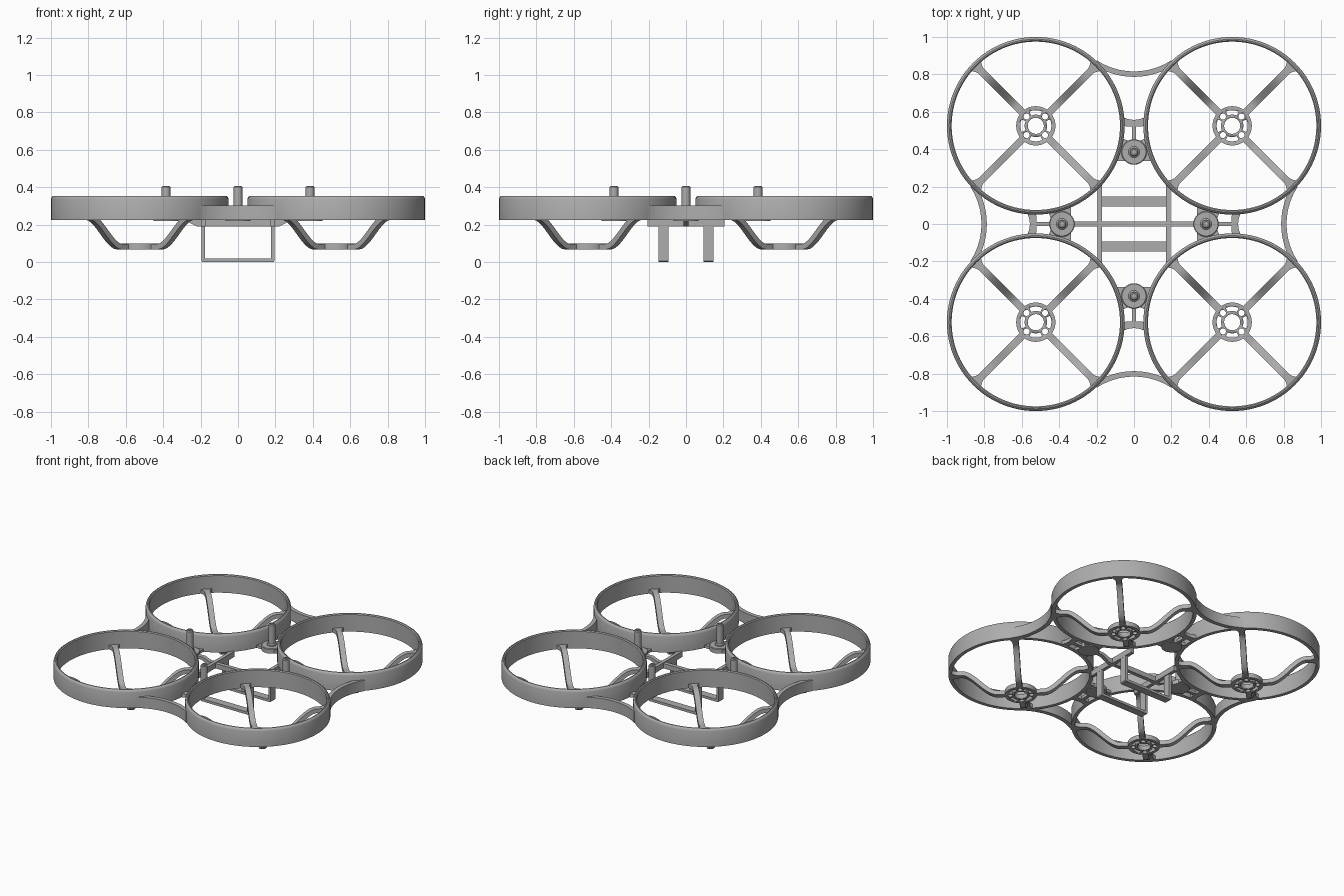
import bpy, bmesh, math
from mathutils import Matrix, Vector

cube = bpy.data.objects.get("Cube")
if cube:
    bpy.data.objects.remove(cube, do_unlink=True)

grey = bpy.data.materials.new("matte grey")
grey.use_nodes = True
grey.diffuse_color = (0.42, 0.42, 0.42, 1)
grey.node_tree.nodes["Principled BSDF"].inputs["Base Color"].default_value = grey.diffuse_color

DUCT = 0.525      # distance of each duct centre from the mid planes
RAD = 0.475       # duct outer radius
BASE = 0.225      # underside of the ducts


def place(name, mesh, matrix=Matrix()):
    ob = bpy.data.objects.new(name, mesh)
    ob.matrix_world = matrix
    bpy.context.collection.objects.link(ob)
    return ob


def finish(name, bm):
    bmesh.ops.recalc_face_normals(bm, faces=bm.faces)
    mesh = bpy.data.meshes.new(name)
    bm.to_mesh(mesh)
    bm.free()
    mesh.materials.append(grey)
    mesh.shade_smooth()
    mesh.set_sharp_from_angle(angle=math.radians(35))
    return mesh


def add_loft(bm, sections, closed=False):
    """Skin a row of equal cross-sections, capped unless closed."""
    rings = [[bm.verts.new(p) for p in s] for s in sections]
    n = len(rings[0])
    pairs = list(zip(rings, rings[1:]))
    if closed:
        pairs.append((rings[-1], rings[0]))
    else:
        bm.faces.new(rings[0])
        bm.faces.new(rings[-1])
    for a, b in pairs:
        for i in range(n):
            j = (i + 1) % n
            bm.faces.new((a[i], a[j], b[j], b[i]))


def loft(name, sections, closed=False):
    bm = bmesh.new()
    add_loft(bm, sections, closed)
    return finish(name, bm)


def box(name, x0, x1, y0, y1, z0, z1):
    return loft(name, [[(x0, y0, z), (x1, y0, z), (x1, y1, z), (x0, y1, z)] for z in (z0, z1)])


def polar(r, a, z):
    return (r * math.cos(a), r * math.sin(a), z)


def circle(r, z, n=32, cx=0, cy=0):
    return [(cx + r * math.cos(math.tau * i / n), cy + r * math.sin(math.tau * i / n), z)
            for i in range(n)]


def sector(r0, r1, a0, a1, z0, z1, n=12):
    """Cross-sections of a curved bar around the z axis."""
    angles = [a0 + (a1 - a0) * i / n for i in range(n + 1)]
    return [[polar(r0, a, z0), polar(r1, a, z0), polar(r1, a, z1), polar(r0, a, z1)] for a in angles]


# Duct: a lathed wall with a rounded top
wall = [(0.45, BASE), (RAD, BASE), (RAD, 0.337), (0.471, 0.348), (0.463, 0.354),
        (0.456, 0.354), (0.45, 0.348)]
N = 96
duct = loft("duct", [[polar(r, math.tau * i / N, z) for r, z in wall] for i in range(N)], True)

# Motor arm: a strap sweeping from the duct down to the motor mount
arm_sections = []
for i in range(25):
    r = 0.09 + 0.372 * i / 24
    t = min(max((r - 0.15) / 0.24, 0), 1)
    z = 0.082 + 0.158 * t * t * (3 - 2 * t)
    slope = 0.158 * 6 * t * (1 - t) / 0.24
    nr, nz = Vector((-slope, 1)).normalized() * 0.015
    w = 0.019 + 0.028 * max((r - 0.41) / 0.05, 0) ** 2
    arm_sections.append([(r - nr, -w, z - nz), (r - nr, w, z - nz),
                         (r + nr, w, z + nz), (r + nr, -w, z + nz)])
arm = loft("motor_arm", arm_sections)

# Motor mount: a disc with a shaft hole, screw holes and curved slots
disc = place("mount_disc", loft("mount_disc", [circle(0.105, z, 48) for z in (0.066, 0.098)]))
bm = bmesh.new()
add_loft(bm, [circle(0.043, z) for z in (0, 0.2)])
for k in range(4):
    a = k * math.pi / 2
    cx, cy, _ = polar(0.07, a + math.pi / 4, 0)
    add_loft(bm, [circle(0.016, z, 16, cx, cy) for z in (0, 0.2)])
    add_loft(bm, sector(0.06, 0.083, a - 0.42, a + 0.42, 0, 0.2))
cutter = place("mount_cutter", finish("mount_cutter", bm))
cutter.hide_render = True
mod = disc.modifiers.new("holes", "BOOLEAN")
mod.operation, mod.solver, mod.object = "DIFFERENCE", "EXACT", cutter
deps = bpy.context.evaluated_depsgraph_get()
mount = bpy.data.meshes.new_from_object(disc.evaluated_get(deps))
mount.name = "motor_mount"
bpy.data.objects.remove(disc)
bpy.data.objects.remove(cutter)

for sx, side in ((1, "left"), (-1, "right")):
    for sy, end in ((-1, "front"), (1, "back")):
        spot = Matrix.Translation((sx * DUCT, sy * DUCT, 0))
        tag = f"_{end}_{side}"
        place("duct" + tag, duct, spot)
        place("motor_mount" + tag, mount, spot)
        for k in range(4):
            turn = Matrix.Rotation(math.pi / 4 + k * math.pi / 2, 4, "Z")
            place(f"motor_arm{tag}_{k + 1}", arm, spot @ turn)


# Webs that fill the gap between two neighbouring ducts
def web(name, y0, y1, z0, z1, bow0=0.0, bow1=0.0):
    """Plate between two ducts; each end can bow inward at mid width."""
    sections = []
    for i in range(-8, 9):
        u = i / 8
        ya, yb = y0 + bow0 * (1 - u * u), y1 - bow1 * (1 - u * u)
        xa, xb = [u * (DUCT - math.sqrt(0.462 ** 2 - (y - DUCT) ** 2)) for y in (ya, yb)]
        sections.append([(xa, ya, z0), (xb, yb, z0), (xb, yb, z1), (xa, ya, z1)])
    return loft(name, sections)


# Outer fairing: concave arc tangent to both ducts
fairing = loft("fairing", sector(0.364, 0.393, -math.pi / 2 - 0.58, -math.pi / 2 + 0.58,
                                 BASE, 0.303, 32))
pad = web("post_pad", 0.338, 0.462, BASE, 0.245, 0, 0.02)
brace = web("outer_brace", 0.525, 0.575, BASE, 0.25, -0.005, 0.018)
rib = box("pad_rib", -0.012, 0.012, 0.43, 0.55, BASE, 0.245)
boss = loft("post_boss", [circle(r, z, 40, 0, 0.385)
                          for r, z in ((0.068, BASE - 0.005), (0.068, 0.25), (0.064, 0.254))])
post = loft("post", [circle(r, z, 24, 0, 0.385) for r, z in
                     ((0.03, 0.25), (0.03, 0.262), (0.023, 0.268), (0.023, 0.4),
                      (0.018, 0.406), (0.011, 0.406), (0.011, 0.39))])

for k, side in enumerate(("back", "right", "front", "left")):
    turn = Matrix.Rotation(k * math.pi / 2, 4, "Z")
    place("fairing_" + side, fairing, turn @ Matrix.Translation((0, 1.18, 0)))
    for mesh in (pad, brace, rib, boss, post):
        place(f"{mesh.name}_{side}", mesh, turn)

# Centre frame: cross bar with raised ends, and two side rails
bar = [(-0.35, BASE), (-0.28, 0.222), (-0.22, 0.19), (0.22, 0.19), (0.28, 0.222), (0.35, BASE),
       (0.35, 0.243), (0.27, 0.243), (0.22, BASE), (-0.22, BASE), (-0.27, 0.243), (-0.35, 0.243)]
place("cross_bar", loft("cross_bar", [[(x, y, z) for x, z in bar] for y in (-0.014, 0.014)]))
rail = box("side_rail", 0.171, 0.196, -0.205, 0.205, 0.19, 0.23)
place("side_rail_left", rail)
place("side_rail_right", rail, Matrix.Rotation(math.pi, 4, "Z"))

# Battery cradles: U-shaped straps below the rails
path = [(-0.195, -0.176, BASE, BASE), (-0.195, -0.176, 0.006, 0.02), (-0.19, -0.174, 0, 0.018),
        (0.19, 0.174, 0, 0.018), (0.195, 0.176, 0.006, 0.02), (0.195, 0.176, BASE, BASE)]
strap = loft("battery_cradle", [[(xo, -0.027, zo), (xi, -0.027, zi), (xi, 0.027, zi), (xo, 0.027, zo)]
                                for xo, xi, zo, zi in path])
for y, end in ((-0.121, "front"), (0.121, "back")):
    place("battery_cradle_" + end, strap, Matrix.Translation((0, y, 0)))
